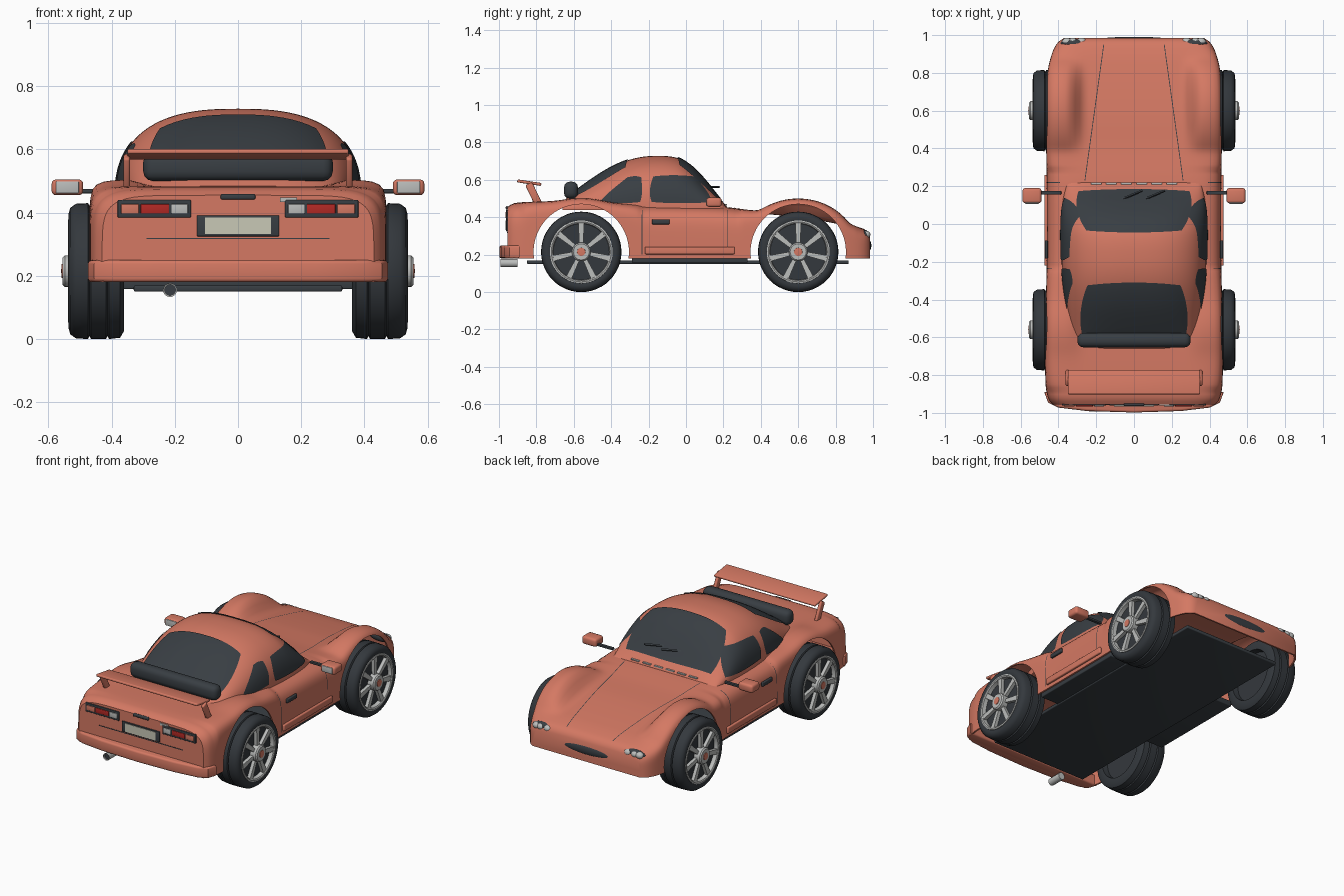
import bpy, bmesh, math
from mathutils import Matrix, Vector, Euler

if "Cube" in bpy.data.objects:
    bpy.data.objects.remove(bpy.data.objects["Cube"])


def material(name, rgb):
    m = bpy.data.materials.new(name)
    m.use_nodes = True
    m.diffuse_color = (*rgb, 1)
    m.node_tree.nodes["Principled BSDF"].inputs["Base Color"].default_value = (*rgb, 1)
    return m


PAINT = material("coral paint", (0.66, 0.19, 0.125))
DARK = material("dark trim", (0.04, 0.048, 0.056))
RUBBER = material("rubber", (0.034, 0.04, 0.047))
SILVER = material("silver", (0.5, 0.51, 0.5))
RED = material("red lens", (0.45, 0.022, 0.018))
CREAM = material("cream plate", (0.58, 0.58, 0.47))


def finish(name, bm, mat, normals=True):
    if normals:
        bmesh.ops.recalc_face_normals(bm, faces=bm.faces)
    me = bpy.data.meshes.new(name)
    bm.to_mesh(me)
    bm.free()
    me.materials.append(mat)
    ob = bpy.data.objects.new(name, me)
    bpy.context.collection.objects.link(ob)
    smooth(ob)
    return ob


def smooth(ob):
    bpy.ops.object.select_all(action='DESELECT')
    ob.select_set(True)
    bpy.context.view_layer.objects.active = ob
    bpy.ops.object.shade_smooth_by_angle(angle=math.radians(40))


def box(name, loc, size, mat, bevel=0.0, rot=(0, 0, 0)):
    bm = bmesh.new()
    bmesh.ops.create_cube(bm, size=1, matrix=Matrix.Diagonal((*size, 1)))
    if bevel:
        bmesh.ops.bevel(bm, geom=bm.edges[:], offset=bevel, segments=3, profile=0.5, affect='EDGES')
    bm.transform(Matrix.Translation(loc) @ Euler(rot).to_matrix().to_4x4())
    return finish(name, bm, mat)


def blob(name, loc, size, mat):
    bm = bmesh.new()
    bmesh.ops.create_uvsphere(bm, u_segments=24, v_segments=12, radius=1)
    bm.transform(Matrix.Translation(loc) @ Matrix.Diagonal((*size, 1)))
    return finish(name, bm, mat)


def lathe(name, profile, mat, axis='X', steps=48):
    """Turn (along, radius) points round an axis."""
    bm = bmesh.new()
    verts = [bm.verts.new((a, 0, r)) for a, r in profile]
    edges = [bm.edges.new(p) for p in zip(verts, verts[1:])]
    bmesh.ops.spin(bm, geom=verts + edges, cent=(0, 0, 0), axis=(1, 0, 0),
                   angle=2 * math.pi, steps=steps, use_merge=True)
    bmesh.ops.remove_doubles(bm, verts=bm.verts, dist=0.0002)
    if axis == 'Y':
        bm.transform(Matrix.Rotation(math.pi / 2, 4, 'Z'))
    return finish(name, bm, mat)


def grid(name, fn, nu, nv, mat, caps=False):
    bm = bmesh.new()
    rows = [[bm.verts.new(fn(i / nu, j / nv)) for j in range(nv + 1)] for i in range(nu + 1)]
    for a, b in zip(rows, rows[1:]):
        for j in range(nv):
            bm.faces.new((a[j], a[j + 1], b[j + 1], b[j]))
    if caps:
        bm.faces.new(rows[0])
        bm.faces.new(rows[-1])
    return finish(name, bm, mat)


def curve(table, y):
    """Smooth value through a table of (y, value) points."""
    y = min(max(y, table[0][0]), table[-1][0])
    k = max(i for i in range(len(table) - 1) if table[i][0] <= y)

    def slope(i):
        a, b = table[max(i - 1, 0)], table[min(i + 1, len(table) - 1)]
        return (b[1] - a[1]) / (b[0] - a[0])
    (y0, v0), (y1, v1) = table[k], table[k + 1]
    h = y1 - y0
    t = (y - y0) / h
    return (v0 * (1 + 2 * t) * (1 - t) ** 2 + v1 * t * t * (3 - 2 * t)
            + h * slope(k) * t * (1 - t) ** 2 - h * slope(k + 1) * t * t * (1 - t))


# Body and cabin shapes
BODY_W = [(-.955, .43), (-.93, .452), (-.85, .468), (-.56, .47), (-.2, .462), (.2, .462),
          (.6, .467), (.8, .458), (.9, .435), (.96, .405), (.985, .37)]
BODY_H = [(-.955, .455), (-.92, .475), (-.8, .483), (-.5, .48), (-.2, .465), (.2, .455), (.4, .43),
          (.6, .41), (.85, .367), (.94, .342), (.97, .325), (.985, .3)]
CABIN_W = [(-.66, .31), (-.5, .345), (-.3, .376), (-.1, .386), (.1, .38), (.22, .355)]
CABIN_H = [(-.66, .485), (-.55, .57), (-.42, .655), (-.3, .708), (-.18, .728), (-.05, .718),
           (.03, .672), (.1, .602), (.17, .515), (.22, .455)]
AXLES = (-.56, .6)


def arch(y):
    return max(.22 + .28 * math.sqrt(max(0, 1 - ((y - a) / .32) ** 2)) for a in AXLES)


def body(y, x):
    """Half width, floor, top height at x, and squareness."""
    top = curve(BODY_H, y)
    d = arch(y) - top
    s = min(max((abs(x) - .25) / .11, 0), 1)
    top += (d + math.sqrt(d * d + .0004)) / 2 * s * s * (3 - 2 * s)
    return curve(BODY_W, y), .18, top, 7 + 7 * max(0, arch(y) - .22) / .28


def cabin(y, x):
    return curve(CABIN_W, y), .44, curve(CABIN_H, y), 2.6


def top_of(shape, lift=.006):
    def at(x, y):
        w, z0, h, n = shape(y, x)
        return x, y, z0 + (h - z0) * max(0, 1 - abs(x / w) ** n) ** (1 / n) + lift
    return at


def side_of(shape, sign, lift=.005):
    def at(y, z):
        w, z0, h, n = shape(y, .4)
        return sign * (w * max(0, 1 - abs((z - z0) / (h - z0)) ** n) ** (1 / n) + lift), y, z
    return at


def shell(name, shape, y0, y1, nu, nv):
    def point(u, v):
        y, a = y0 + (y1 - y0) * u, math.pi * v
        c, s = math.cos(a), math.sin(a)
        n = shape(y, 0)[3]
        r = (abs(c) ** n + abs(s) ** n) ** (-1 / n)
        w = shape(y, 0)[0]
        _, z0, h, _ = shape(y, w * r * c)
        return w * r * c, y, z0 + (h - z0) * r * s
    return grid(name, point, nu, nv, PAINT, caps=True)


def patch(name, corners, at, mat, rounding=.35, n=20):
    """Thin plate laid on a surface, with softened corners."""
    a, b, c, d = (Vector(p) for p in corners)

    def point(u, v):
        u, v = 2 * u - 1, 2 * v - 1
        p = u * math.sqrt(1 - rounding * v * v / 2) / 2 + .5
        q = v * math.sqrt(1 - rounding * u * u / 2) / 2 + .5
        return at(*a.lerp(b, p).lerp(d.lerp(c, p), q))
    return grid(name, point, n, n, mat)


# Body shell with four open wheel arches
car_body = shell("body_shell", body, -.955, .985, 110, 80)
bm = bmesh.new()
for y in AXLES:
    for s in (1, -1):
        bmesh.ops.create_cone(bm, cap_ends=True, segments=64, radius1=.255, radius2=.255, depth=.25,
                              matrix=Matrix.Translation((s * .485, y, .215)) @ Matrix.Rotation(math.pi / 2, 4, 'Y'))
cutter = finish("arch_cutter", bm, PAINT)
cutter.hide_render = True
bpy.context.view_layer.objects.active = car_body
mod = car_body.modifiers.new("thickness", 'SOLIDIFY')
mod.thickness, mod.offset = .01, -1
bpy.ops.object.modifier_apply(modifier=mod.name)
mod = car_body.modifiers.new("arches", 'BOOLEAN')
mod.operation, mod.solver, mod.object = 'DIFFERENCE', 'EXACT', cutter
bpy.ops.object.modifier_apply(modifier=mod.name)
bpy.data.objects.remove(cutter)
smooth(car_body)

# Cabin and glass
shell("cabin", cabin, -.66, .22, 60, 60)
patch("windscreen", [(-.325, .185), (.325, .185), (.275, -.045), (-.275, -.045)], top_of(cabin), DARK)
patch("rear_window", [(-.27, -.31), (.27, -.31), (.295, -.63), (-.295, -.63)], top_of(cabin), DARK)
box("rear_shelf_roll", (0, -.615, .545), (.6, .075, .09), DARK, .03)
for i in range(6):
    box("cowl_vent", (-.2 + .08 * i, .214, .467), (.055, .012, .006), SILVER)
for x in (-.02, .1):
    box("wiper", (x, .15, .562), (.14, .01, .008), DARK, 0, (-.75, 0, .4))

# Floor and bumper
box("floor_pan", (0, .01, .16), (.66, 1.72, .02), DARK, .005)
box("mid_floor", (0, .02, .175), (.9, .62, .035), DARK, .005)
bm = bmesh.new()
half = [(0, -.998), (.25, -.99), (.4, -.972), (.455, -.945), (.475, -.89), (.44, -.89)]
ring = half + [(-x, y) for x, y in reversed(half[1:])]
face = bm.faces.new([bm.verts.new((x, y, .18)) for x, y in ring])
out = bmesh.ops.extrude_face_region(bm, geom=[face])["geom"]
bmesh.ops.translate(bm, vec=(0, 0, .07), verts=[v for v in out if isinstance(v, bmesh.types.BMVert)])
rims = [e for e in bm.edges if abs(e.verts[0].co.z - e.verts[1].co.z) < .01]
bmesh.ops.bevel(bm, geom=rims, offset=.012, segments=3, profile=.5, affect='EDGES')
finish("rear_bumper", bm, PAINT)

# Tail details
box("plate_frame", (0, -.956, .358), (.26, .012, .066), DARK, .003)
box("number_plate", (0, -.961, .358), (.21, .008, .052), CREAM)
box("lid_handle", (0, -.956, .45), (.11, .016, .018), DARK, .006)
box("lid_plaque", (.16, -.956, .441), (.055, .008, .014), SILVER)
box("lid_seam", (0, -.955, .318), (.58, .005, .004), DARK)
lathe("exhaust", [(-.99, .017), (-.993, .022), (-.9, .022), (-.9, 0)], SILVER, 'Y', 24).location = (-.215, 0, .155)
lathe("exhaust_bore", [(-.98, 0), (-.98, .0185)], DARK, 'Y', 24).location = (-.215, 0, .155)
box("rear_wing", (0, -.838, .585), (.7, .13, .016), PAINT, .006, (-.15, 0, 0))

# Nose grille
blob("grille", (0, .977, .25), (.185, .014, .03), DARK)

# Paired parts
for s, side in ((1, "left"), (-1, "right")):
    patch(side + "_door_window", [(-.2, .475), (.16, .475), (.05, .625), (-.185, .625)], side_of(cabin, s), DARK)
    patch(side + "_quarter_window", [(-.48, .475), (-.235, .475), (-.235, .62), (-.31, .62)], side_of(cabin, s), DARK)
    patch(side + "_hood_seam", [(s * .262, .23), (s * .258, .23), (s * .158, .95), (s * .162, .95)],
          top_of(body, .002), DARK, 0, 30)
    for y in (.22, -.235):
        patch(side + "_door_seam", [(y - .002, .2), (y + .002, .2), (y + .002, .44), (y - .002, .44)],
              side_of(body, s, .002), DARK, 0)
    box(side + "_door_handle", (s * .464, -.135, .375), (.016, .095, .026), DARK, .005)
    box(side + "_sill_panel", (s * .464, .02, .222), (.022, .48, .04), PAINT, .006)
    box(side + "_wing_post", (s * .352, -.815, .525), (.02, .04, .12), PAINT, .007, (.45, 0, 0))
    # Door mirror
    box(side + "_mirror_stalk", (s * .445, .165, .468), (.12, .02, .014), DARK, .004)
    box(side + "_mirror_shell", (s * .54, .15, .48), (.1, .08, .05), PAINT, .014)
    box(side + "_mirror_glass", (s * .54, .111, .48), (.072, .008, .038), SILVER, .003)
    # Tail lamp cluster
    box(side + "_tail_frame", (s * .265, -.956, .412), (.232, .012, .056), DARK, .004)
    for x, width, mat in ((.185, .052, SILVER), (.263, .09, RED), (.342, .056, PAINT)):
        box(side + "_tail_lens", (s * x, -.962, .412), (width, .008, .03), mat, .002)
    # Headlamp and vent
    blob(side + "_headlamp_frame", (s * .315, .955, .305), (.075, .024, .028), DARK)
    for x in (.278, .325, .355):
        blob(side + "_headlamp", (s * x, .964, .307), (.026, .022, .02), SILVER)
    blob(side + "_nose_vent", (s * .315, .968, .225), (.055, .016, .02), DARK)

# Wheels: shared meshes, placed four times
tyre = lathe("tyre", [(-.05, 0), (-.05, .15), (-.085, .155), (-.087, .19), (-.075, .211), (-.04, .215), (-.035, .206),
                      (-.03, .215), (.017, .215), (.022, .206), (.027, .215), (.065, .213), (.083, .2),
                      (.088, .182), (.084, .166), (.062, .16), (.062, 0)], RUBBER)
rim = lathe("rim", [(.062, .15), (.086, .153), (.09, .16), (.088, .168), (.07, .17)], SILVER)
hub = lathe("hub", [(.06, .05), (.1, .05), (.107, .043), (.107, 0)], SILVER, steps=28)
cap = lathe("hub_cap", [(.1, .023), (.11, .022), (.112, 0)], PAINT, steps=20)
bm = bmesh.new()
for k in range(7):
    geo = bmesh.ops.create_cube(bm, size=1, matrix=Matrix.Translation((.074, 0, .1)) @ Matrix.Diagonal((.02, .026, .12, 1)))
    for v in geo["verts"]:
        v.co.y *= 1.25 if v.co.z > .1 else .8
    bmesh.ops.rotate(bm, verts=geo["verts"], matrix=Matrix.Rotation(k * math.tau / 7, 3, 'X'))
spokes = finish("spokes", bm, SILVER)
for part in (tyre, rim, hub, cap, spokes):
    for y, end in zip(AXLES, ("rear", "front")):
        for s, side in ((1, "left"), (-1, "right")):
            ob = bpy.data.objects.new(f"{end}_{side}_{part.name}", part.data)
            bpy.context.collection.objects.link(ob)
            ob.location = (s * .448, y, .215)
            ob.rotation_euler.z = 0 if s > 0 else math.pi
    bpy.data.objects.remove(part)
